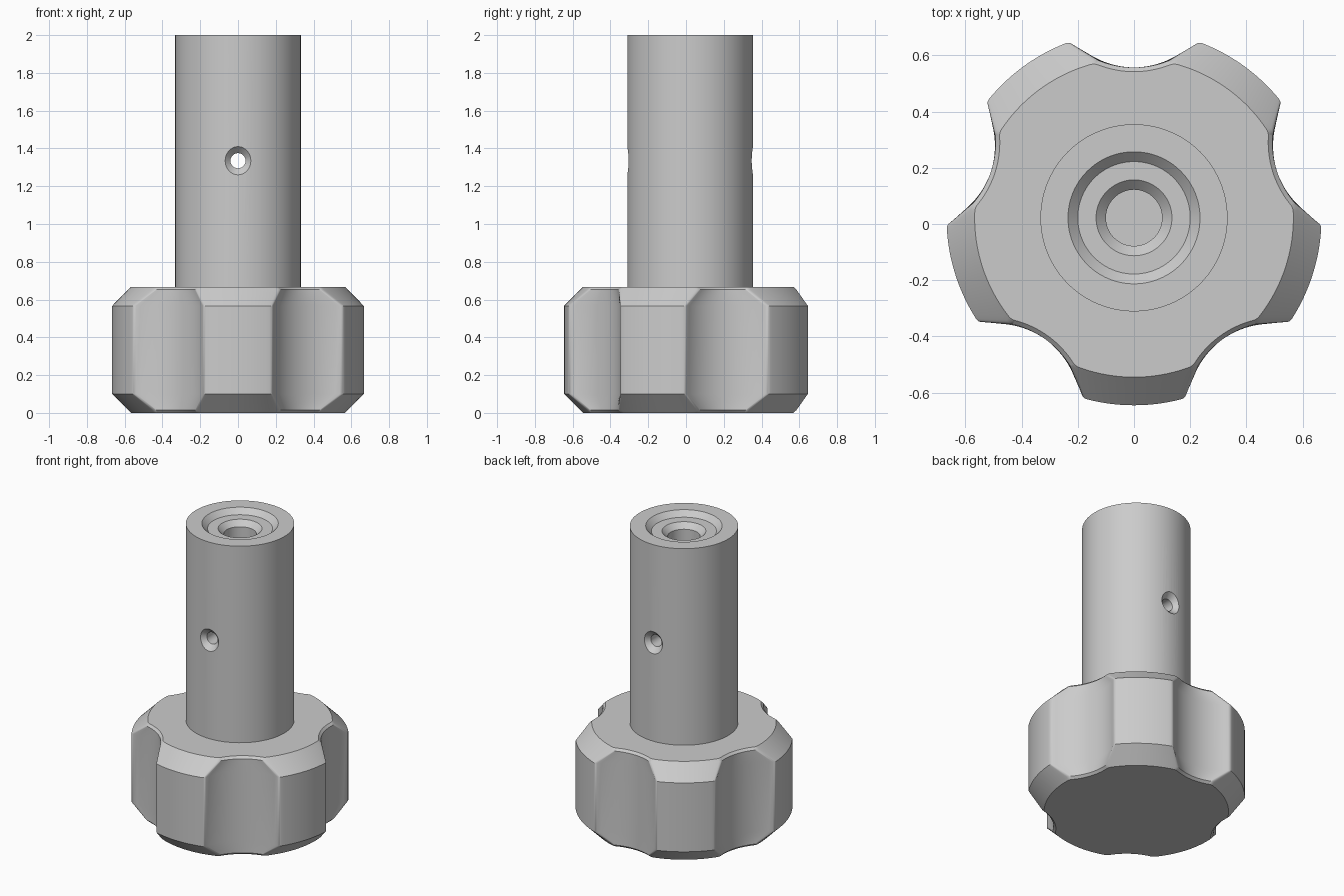
import bpy, bmesh, math
from mathutils import Vector, Matrix

if "Cube" in bpy.data.objects:
    bpy.data.objects.remove(bpy.data.objects["Cube"], do_unlink=True)

AXIS_Y = 0.022          # rotation axis offset
R, NOTCH_R, NOTCH_D = 0.667, 0.333, 0.868
KNOB_H, CHAMFER, SMALL = 0.667, 0.1, 0.015

grey = bpy.data.materials.new("plain_grey")
grey.use_nodes = True
colour = (0.6, 0.6, 0.6, 1)
grey.diffuse_color = colour
grey.node_tree.nodes["Principled BSDF"].inputs["Base Color"].default_value = colour


def finish(name, bm):
    bmesh.ops.recalc_face_normals(bm, faces=bm.faces)
    mesh = bpy.data.meshes.new(name)
    bm.to_mesh(mesh)
    bm.free()
    mesh.materials.append(grey)
    obj = bpy.data.objects.new(name, mesh)
    bpy.context.collection.objects.link(obj)
    obj.location.y = AXIS_Y
    return obj


def activate(obj):
    bpy.ops.object.select_all(action='DESELECT')
    obj.select_set(True)
    bpy.context.view_layer.objects.active = obj


def loft(bm, rings):
    """Bridge closed rings of equal length and cap both ends."""
    loops = [[bm.verts.new(p) for p in ring] for ring in rings]
    n = len(loops[0])
    for a, b in zip(loops, loops[1:]):
        for i in range(n):
            j = (i + 1) % n
            bm.faces.new((a[i], a[j], b[j], b[i]))
    bm.faces.new(loops[0])
    bm.faces.new(loops[-1])


def revolve(profile, segments):
    """Solid of revolution about z from (radius, z) points."""
    bm = bmesh.new()
    angles = [math.tau * i / segments for i in range(segments)]
    loft(bm, [[(r * math.cos(a), r * math.sin(a), z) for a in angles]
              for r, z in profile])
    return bm


def outline(radius, notch, z):
    """Circle with five scooped notches and rounded corners between them."""
    x = (NOTCH_D**2 + radius**2 - notch**2) / (2 * NOTCH_D)
    t = math.sqrt(radius**2 - x**2)
    lobe_start = math.atan2(t, x)
    span = math.atan2(t, NOTCH_D - x)
    half = span - SMALL / notch
    lobe_a = lobe_start + SMALL / radius
    lobe_b = math.tau / 5 - lobe_a

    def scoop(a):
        return Vector((NOTCH_D - notch * math.cos(a), notch * math.sin(a), z))

    def rim(a):
        return Vector((radius * math.cos(a), radius * math.sin(a), z))

    def corner(p, c, q):
        return [p * (1 - s)**2 + c * 2 * s * (1 - s) + q * s * s
                for s in (0.25, 0.5, 0.75)]

    steps = 20
    pts = [scoop(-half + 2 * half * i / steps) for i in range(steps + 1)]
    pts += corner(pts[-1], Vector((x, t, z)), rim(lobe_a))
    pts += [rim(lobe_a + (lobe_b - lobe_a) * i / steps) for i in range(steps + 1)]
    turn = Matrix.Rotation(math.tau / 5, 3, 'Z')
    pts += corner(rim(lobe_b), turn @ Vector((x, -t, z)), turn @ scoop(-half))
    spins = [Matrix.Rotation(math.pi / 2 + k * math.tau / 5, 3, 'Z') for k in range(5)]
    return [m @ p for m in spins for p in pts]


# Knob: notched outline lofted through its chamfers, mirrored top to bottom
half_rings = [(R - CHAMFER, NOTCH_R + SMALL, 0),
              (R - CHAMFER + SMALL, NOTCH_R, SMALL),
              (R, NOTCH_R, CHAMFER)]
rings = half_rings + [(r, n, KNOB_H - z) for r, n, z in reversed(half_rings)]
bm = bmesh.new()
loft(bm, [outline(*ring) for ring in rings])
knob = finish("grip_knob", bm)

# Shaft with stepped, countersunk blind bore
shaft = finish("hollow_shaft", revolve(
    [(0.333, 0.65), (0.333, 2), (0.235, 2), (0.2, 1.965),
     (0.135, 1.965), (0.1, 1.93), (0.1, 1.0)], 96))

# Cross hole, countersunk at both ends
bm = revolve([(0.14, -0.398), (0.04, -0.298), (0.04, 0.298), (0.14, 0.398)], 40)
bmesh.ops.rotate(bm, verts=bm.verts, matrix=Matrix.Rotation(math.pi / 2, 3, 'X'))
cutter = finish("cross_hole_cutter", bm)
cutter.location.z = 1.335
cutter.hide_render = True
bpy.context.view_layer.update()

activate(shaft)
cut = shaft.modifiers.new("cross_hole", 'BOOLEAN')
cut.object = cutter
cut.operation = 'DIFFERENCE'
cut.solver = 'EXACT'
bpy.ops.object.modifier_apply(modifier=cut.name)
bpy.data.objects.remove(cutter, do_unlink=True)

for part in (knob, shaft):
    activate(part)
    bpy.ops.object.shade_smooth_by_angle(angle=math.radians(28))
